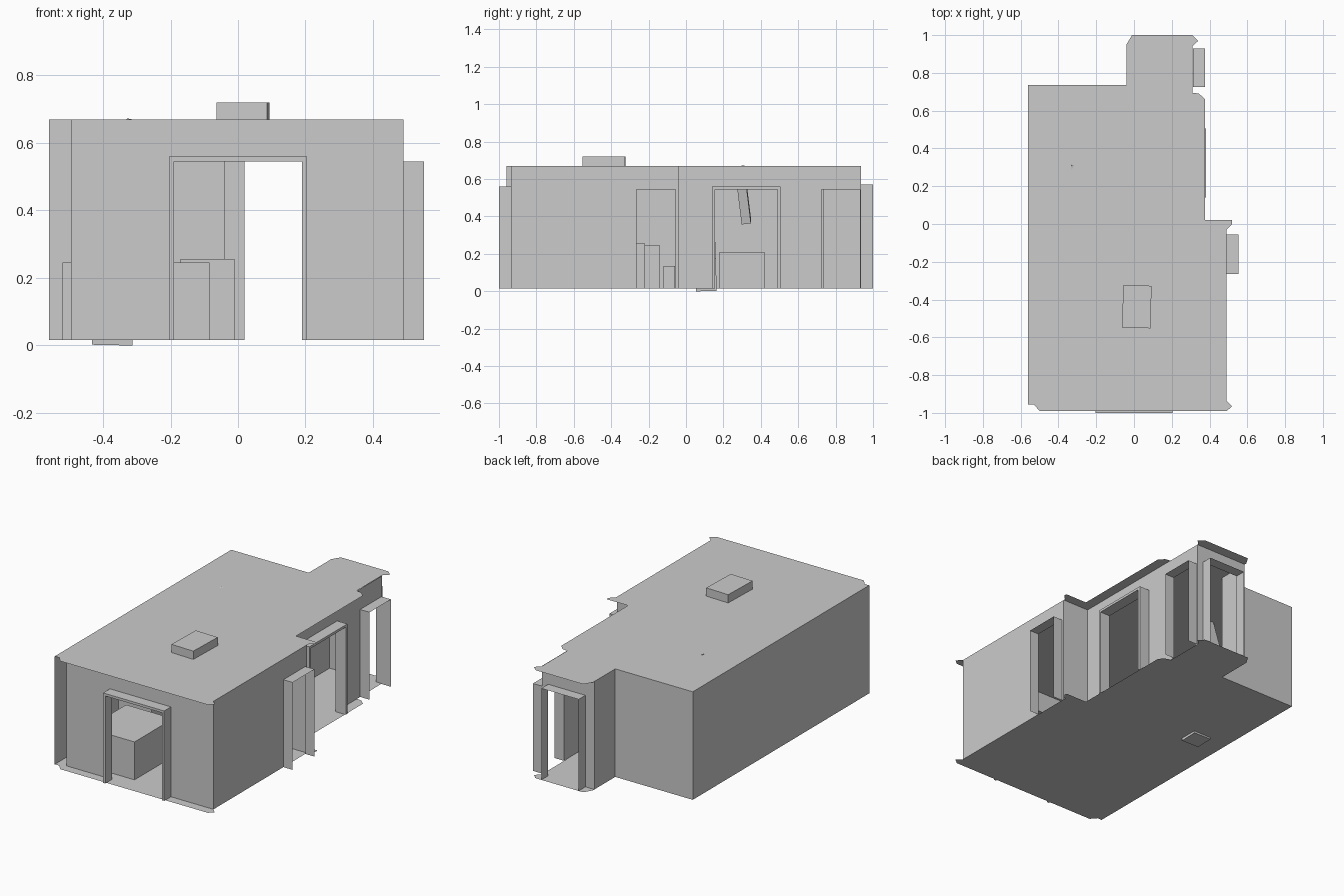
import bpy
from mathutils import Euler, Vector

if "Cube" in bpy.data.objects:
    bpy.data.objects.remove(bpy.data.objects["Cube"])

FLOOR, CEIL = 0.015, 0.67


def mesh_object(name, verts, faces):
    mesh = bpy.data.meshes.new(name)
    mesh.from_pydata(verts, [], faces)
    obj = bpy.data.objects.new(name, mesh)
    bpy.context.collection.objects.link(obj)
    return obj


def box(name, x, y, z, rot=(0, 0, 0)):
    """Box from x, y, z ranges, turned about its own centre."""
    c = Vector([(r[0] + r[1]) / 2 for r in (x, y, z)])
    m = Euler(rot).to_matrix()
    verts = [c + m @ (Vector((a, b, d)) - c) for d in z for b in y for a in x]
    return mesh_object(name, verts, [(0, 2, 3, 1), (4, 5, 7, 6), (0, 1, 5, 4),
                                     (1, 3, 7, 5), (3, 2, 6, 7), (2, 0, 4, 6)])


def place(axis, u, v, z):
    """Point at u along a wall, with v across it."""
    return (u, v, z) if axis == 'x' else (v, u, z)


def wall(name, axis, v, u0, u1, doors=()):
    """Thin upright sheet, split around its (start, end, top) doorways."""
    rects, at = [], u0
    for d0, d1, top in doors:
        rects += [(at, d0, FLOOR), (d0, d1, top)]
        at = d1
    rects.append((at, u1, FLOOR))
    verts, faces = [], []
    for a, b, low in rects:
        n = len(verts)
        verts += [place(axis, u, v, z) for u, z in ((a, low), (b, low), (b, CEIL), (a, CEIL))]
        faces.append((n, n + 1, n + 2, n + 3))
    return mesh_object(name, verts, faces)


def lining(name, axis, v0, v1, u0, u1, top):
    """Thin reveal around a doorway: two jambs and a head."""
    path = [(u0, FLOOR), (u0, top), (u1, top), (u1, FLOOR)]
    verts = [place(axis, u, v, z) for v in (v0, v1) for u, z in path]
    return mesh_object(name, verts, [(i, i + 1, i + 5, i + 4) for i in range(3)])


def thick_frame(name, axis, v, u0, u1, top, t=0.015):
    """Doorway frame made of two posts and a head."""
    for part, u, z in (("post_a", (u0, u0 + t), (FLOOR, top)),
                       ("post_b", (u1 - t, u1), (FLOOR, top)),
                       ("head", (u0 + t, u1 - t), (top - t, top))):
        x, y = (u, v) if axis == 'x' else (v, u)
        box(name + "_" + part, x, y, z)


# Floor and ceiling share one outline
outline = [(-0.56, 0.735), (-0.56, -0.955), (-0.53, -0.955), (-0.5, -0.99),
           (0.49, -0.99), (0.52, -0.965), (0.49, -0.935), (0.49, -0.03),
           (0.52, 0), (0.52, 0.02), (0.375, 0.02), (0.375, 0.66),
           (0.345, 0.69), (0.31, 0.695), (0.31, 0.94), (0.34, 0.97),
           (0.31, 1.0), (-0.01, 1.0), (-0.04, 0.95), (-0.04, 0.735)]
for name, z in (("floor", FLOOR), ("ceiling", CEIL)):
    mesh_object(name, [(x, y, z) for x, y in outline], [tuple(range(len(outline)))])

# Walls
wall("front_wall", 'x', -0.935, -0.495, 0.49, [(-0.205, 0.205, 0.56)])
wall("right_wall", 'y', 0.49, -0.935, -0.04, [(-0.265, -0.055, 0.545)])
wall("step_wall", 'x', -0.04, 0.31, 0.49)
wall("rear_right_wall", 'y', 0.312, -0.04, 0.935, [(0.14, 0.505, 0.56), (0.725, 0.93, 0.545)])
wall("alcove_back_wall", 'x', 0.935, -0.04, 0.312, [(0.02, 0.27, 0.57)])
wall("alcove_left_wall", 'y', -0.04, 0.735, 0.935)
wall("back_wall", 'x', 0.735, -0.56, -0.04)
wall("left_wall", 'y', -0.56, -0.96, 0.735)

# Doorways
thick_frame("front_door_frame", 'x', (-1.0, -0.935), -0.205, 0.205, 0.56)
thick_frame("side_door_frame", 'y', (0.312, 0.38), 0.14, 0.505, 0.56)
lining("right_door_lining", 'y', 0.49, 0.552, -0.265, -0.055, 0.545)
lining("alcove_side_lining", 'y', 0.312, 0.375, 0.725, 0.93, 0.545)
lining("alcove_back_lining", 'x', 0.935, 1.0, 0.02, 0.27, 0.57)

# Furniture blocks inside
box("front_cabinet", (-0.4, -0.085), (-0.87, -0.5), (FLOOR, 0.245))
box("middle_cabinet", (-0.17, -0.01), (-0.46, -0.22), (FLOOR, 0.255))
box("left_cabinet", (-0.52, -0.3), (-0.4, -0.14), (FLOOR, 0.245))
box("stool", (-0.43, -0.31), (-0.12, -0.06), (FLOOR, 0.135))
box("low_chest", (-0.5, -0.25), (0.18, 0.42), (FLOOR, 0.21))
box("sunken_chair", (-0.43, -0.31), (0.05, 0.16), (0.002, 0.28), (0.03, 0.02, 0))

# Leaning board that pokes through the ceiling, and the roof block
box("leaning_board", (-0.36, -0.22), (0.28, 0.33), (0.37, 0.66), (0.12, 0.2, 0))
box("roof_block", (-0.06, 0.09), (-0.55, -0.325), (CEIL, 0.72), (0, 0, -0.03))
